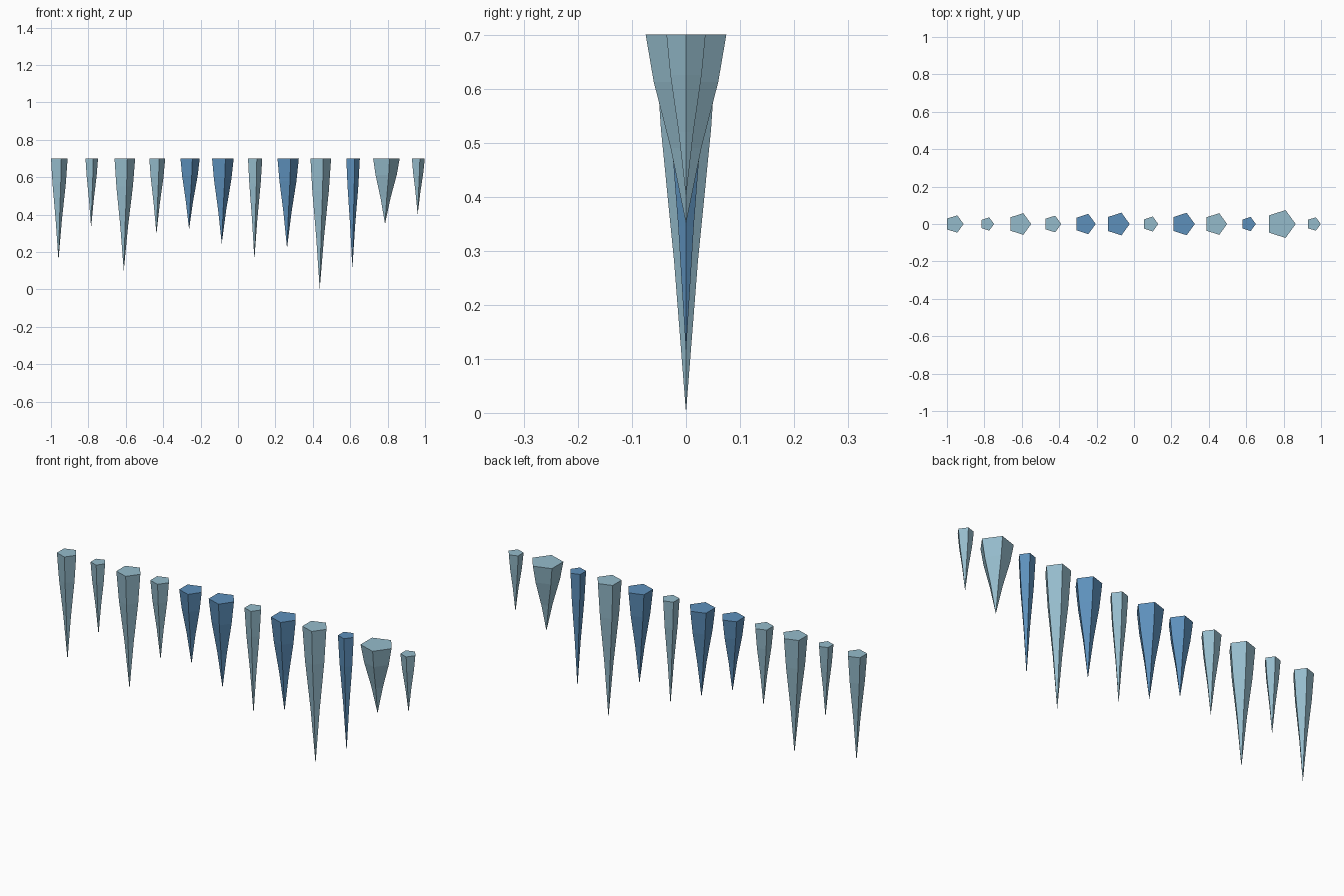
import bpy, bmesh
from math import cos, sin, tau

cube = bpy.data.objects.get("Cube")
if cube:
    bpy.data.objects.remove(cube, do_unlink=True)


def make_material(name, rgb):
    mat = bpy.data.materials.new(name)
    mat.use_nodes = True
    color = (*rgb, 1.0)
    mat.diffuse_color = color
    mat.node_tree.nodes["Principled BSDF"].inputs["Base Color"].default_value = color
    return mat


pale = make_material("pale ice", (0.30, 0.50, 0.60))
deep = make_material("deep blue ice", (0.11, 0.28, 0.50))

TOP = 0.70
SIDES = 5
SPACING = 0.1746
# Taper: fraction of the length down, fraction of the top radius
TAPER = [(0.0, 1.0), (0.25, 0.8), (0.6, 0.38)]


def make_icicle(name, x, radius, tip_z, mat):
    """Five-sided hanging spike with a flat top and a pointed tip."""
    bm = bmesh.new()
    length = TOP - tip_z
    rings = []
    for drop, scale in TAPER:
        rings.append([bm.verts.new((radius * scale * cos(tau * k / SIDES),
                                    radius * scale * sin(tau * k / SIDES),
                                    TOP - drop * length)) for k in range(SIDES)])
    tip = bm.verts.new((0, 0, tip_z))
    bm.faces.new(rings[0])
    for k in range(SIDES):
        n = (k + 1) % SIDES
        for upper, lower in zip(rings, rings[1:]):
            bm.faces.new((upper[k], lower[k], lower[n], upper[n]))
        bm.faces.new((rings[-1][k], tip, rings[-1][n]))
    bmesh.ops.recalc_face_normals(bm, faces=bm.faces[:])
    mesh = bpy.data.meshes.new(name)
    bm.to_mesh(mesh)
    bm.free()
    mesh.materials.append(mat)
    obj = bpy.data.objects.new(name, mesh)
    obj.location.x = x
    bpy.context.collection.objects.link(obj)


# Row of icicles from right to left: top radius, tip height, colour
icicles = [
    (0.049, 0.155, pale), (0.037, 0.33, pale), (0.061, 0.10, pale),
    (0.047, 0.295, pale), (0.057, 0.32, deep), (0.064, 0.245, deep),
    (0.042, 0.16, pale), (0.063, 0.22, deep), (0.061, 0.0, pale),
    (0.040, 0.11, deep), (0.0785, 0.35, pale), (0.038, 0.40, pale),
]
for i, (radius, tip_z, mat) in enumerate(icicles):
    make_icicle(f"icicle_{i + 1}", -0.96 + i * SPACING, radius, tip_z, mat)
